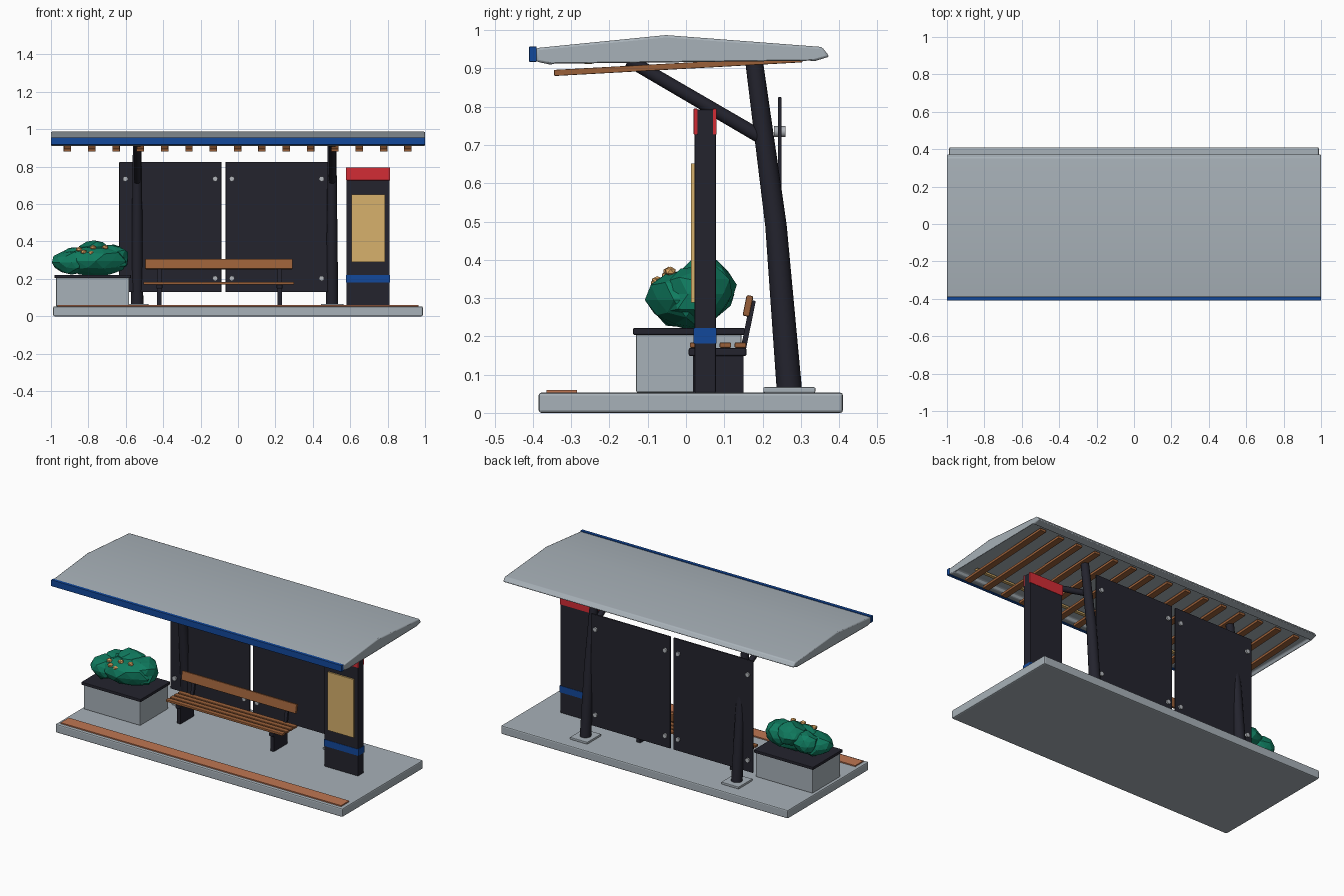
import bpy, bmesh, math, random
from mathutils import Vector

random.seed(4)
if "Cube" in bpy.data.objects:
    bpy.data.objects.remove(bpy.data.objects["Cube"])


def material(name, rgb):
    m = bpy.data.materials.new(name)
    m.use_nodes = True
    m.diffuse_color = (*rgb, 1)
    m.node_tree.nodes["Principled BSDF"].inputs["Base Color"].default_value = (*rgb, 1)
    return m


grey = material("concrete grey", (0.39, 0.44, 0.48))
steel = material("bolt steel", (0.45, 0.47, 0.5))
dark = material("dark navy metal", (0.017, 0.017, 0.027))
blue = material("deep blue", (0.006, 0.065, 0.33))
red = material("signal red", (0.65, 0.025, 0.035))
gold = material("pale gold", (0.68, 0.44, 0.15))
wood = material("brown wood", (0.32, 0.115, 0.04))
kerb = material("terracotta", (0.52, 0.18, 0.085))
green = material("leaf green", (0.005, 0.2, 0.115))
peach = material("flower peach", (0.8, 0.42, 0.14))


def finish(name, bm, mat, bevel=0, smooth=False):
    bmesh.ops.recalc_face_normals(bm, faces=bm.faces)
    me = bpy.data.meshes.new(name)
    bm.to_mesh(me)
    bm.free()
    ob = bpy.data.objects.new(name, me)
    bpy.context.collection.objects.link(ob)
    me.materials.append(mat)
    if bevel:
        mod = ob.modifiers.new("edge", "BEVEL")
        mod.width, mod.segments = bevel, 2
        mod.limit_method, mod.angle_limit = "ANGLE", math.radians(30)
    if smooth:
        bpy.ops.object.select_all(action="DESELECT")
        ob.select_set(True)
        bpy.context.view_layer.objects.active = ob
        bpy.ops.object.shade_smooth_by_angle(angle=math.radians(40))
    return ob


def box(name, x, y, z, mat, bevel=0, tilt=0):
    """Box from (min, max) ranges, tilted about its own x axis."""
    bm = bmesh.new()
    bmesh.ops.create_cube(bm, size=1)
    ranges = (x, y, z)
    for v in bm.verts:
        v.co = [v.co[i] * (ranges[i][1] - ranges[i][0]) for i in range(3)]
    ob = finish(name, bm, mat, bevel)
    ob.location = [sum(r) / 2 for r in ranges]
    ob.rotation_euler.x = tilt
    return ob


def tube(name, points, radii, mat, sides=16):
    """Round tapering bar through points."""
    bm = bmesh.new()
    pts = [Vector(p) for p in points]
    rings = []
    for i, p in enumerate(pts):
        d = pts[min(i + 1, len(pts) - 1)] - pts[max(i - 1, 0)]
        q = d.to_track_quat("Z", "X")
        rings.append([bm.verts.new(p + q @ Vector((math.cos(a) * radii[i], math.sin(a) * radii[i], 0)))
                      for a in (2 * math.pi * k / sides for k in range(sides))])
    for a, b in zip(rings, rings[1:]):
        for k in range(sides):
            n = (k + 1) % sides
            bm.faces.new((a[k], a[n], b[n], b[k]))
    bm.faces.new(rings[0])
    bm.faces.new(rings[-1])
    return finish(name, bm, mat, smooth=True)


# Platform and kerb strip
box("platform", (-0.988, 0.988), (-0.385, 0.41), (0, 0.053), grey, 0.007)
box("kerb_strip", (-0.965, 0.965), (-0.365, -0.285), (0.053, 0.06), kerb)

# Roof: extruded profile with a recessed underside
bm = bmesh.new()
profile = [(-0.392, 0.953), (-0.052, 0.987), (0.355, 0.956), (0.375, 0.931),
           (0.33, 0.917), (-0.35, 0.909), (-0.392, 0.918)]
cap = bm.faces.new([bm.verts.new((-1, y, z)) for y, z in profile])
moved = bmesh.ops.extrude_face_region(bm, geom=[cap])["geom"]
bmesh.ops.translate(bm, vec=(2, 0, 0), verts=[g for g in moved if isinstance(g, bmesh.types.BMVert)])
bmesh.ops.recalc_face_normals(bm, faces=bm.faces)
under = min((f for f in bm.faces if f.normal.z < -0.9), key=lambda f: -f.calc_area())
bmesh.ops.inset_region(bm, faces=[under], thickness=0.02)
bmesh.ops.translate(bm, vec=(0, 0, 0.02), verts=under.verts)
finish("roof", bm, grey, 0.006, True)
box("roof_fascia", (-1, 1), (-0.41, -0.39), (0.917, 0.957), blue, 0.002)
box("roof_light_strip", (-0.92, 0.92), (-0.265, -0.245), (0.911, 0.922), gold)

# Ceiling slats
for i in range(15):
    x = -0.912 + 0.13 * i
    box("ceiling_slat", (x - 0.02, x + 0.02), (-0.345, 0.305), (0.898, 0.914), wood, 0.002, 0.055)

# Bent columns, roof braces and foot plates
for x in (-0.539, 0.503):
    tube("column", [(x, 0.27, 0.06), (x, 0.235, 0.49), (x, 0.177, 0.925)],
         [0.033, 0.028, 0.023], dark)
    tube("roof_brace", [(x, 0.2, 0.718), (x, -0.15, 0.922)], [0.018, 0.017], dark)
    box("foot_plate", (x - 0.06, x + 0.06), (0.202, 0.338), (0.053, 0.067), grey, 0.003)

# Back panels with corner bolts
for x in (-0.362, 0.207):
    box("back_panel", (x - 0.273, x + 0.273), (0.24, 0.25), (0.13, 0.825), dark, 0.002)
    for dx in (-0.24, 0.24):
        for z in (0.203, 0.735):
            tube("panel_bolt", [(x + dx, 0.23, z), (x + dx, 0.26, z)], [0.014, 0.014], steel, 12)

# Bench
for y in (0.025, 0.064, 0.103, 0.142):
    box("seat_slat", (-0.505, 0.3), (y - 0.015, y + 0.015), (0.17, 0.184), wood, 0.003)
box("backrest", (-0.497, 0.292), (0.153, 0.171), (0.252, 0.307), wood, 0.004, -0.2)
for x in (-0.42, 0.222):
    box("bench_leg", (x - 0.012, x + 0.012), (0.018, 0.15), (0.053, 0.15), dark)
    box("seat_bearer", (x - 0.016, x + 0.016), (0.007, 0.158), (0.148, 0.17), dark, 0.005)
    box("backrest_post", (x - 0.01, x + 0.01), (0.155, 0.169), (0.16, 0.295), dark, 0, -0.2)

# Information pylon
box("pylon", (0.58, 0.811), (0.022, 0.078), (0.053, 0.792), dark, 0.003)
for y in (0.02, 0.07):
    box("pylon_red_header", (0.578, 0.813), (y, y + 0.01), (0.727, 0.795), red, 0.002)
box("pylon_blue_band", (0.577, 0.814), (0.02, 0.08), (0.181, 0.222), blue)
box("pylon_notice", (0.608, 0.786), (0.013, 0.022), (0.289, 0.652), gold)

# Planter
box("planter", (-0.972, -0.582), (-0.13, 0.145), (0.053, 0.207), grey, 0.004)
box("planter_rim", (-0.982, -0.573), (-0.138, 0.154), (0.204, 0.222), dark, 0.003)


def lump(name, centre, size, mat, detail, jitter):
    bm = bmesh.new()
    bmesh.ops.create_icosphere(bm, subdivisions=detail, radius=1)
    for v in bm.verts:
        v.co *= 1 + random.uniform(-jitter, jitter)
        v.co = [c + s * p for c, s, p in zip(centre, size, v.co)]
    finish(name, bm, mat)


# Faceted shrub and its flowers
for centre, size in [((-0.76, 0.0, 0.295), (0.16, 0.1, 0.08)),
                     ((-0.89, 0.0, 0.287), (0.105, 0.095, 0.063)),
                     ((-0.68, 0.03, 0.31), (0.105, 0.09, 0.08)),
                     ((-0.77, 0.055, 0.335), (0.085, 0.075, 0.07)),
                     ((-0.87, 0.06, 0.31), (0.075, 0.065, 0.065))]:
    lump("shrub", centre, size, green, 2, 0.1)
for x, y, z in [(-0.85, -0.05, 0.358), (-0.825, -0.075, 0.345), (-0.785, -0.078, 0.338),
                (-0.775, -0.045, 0.368), (-0.71, -0.04, 0.37)]:
    lump("flower", (x, y, z), (0.019, 0.016, 0.013), peach, 1, 0.1)
